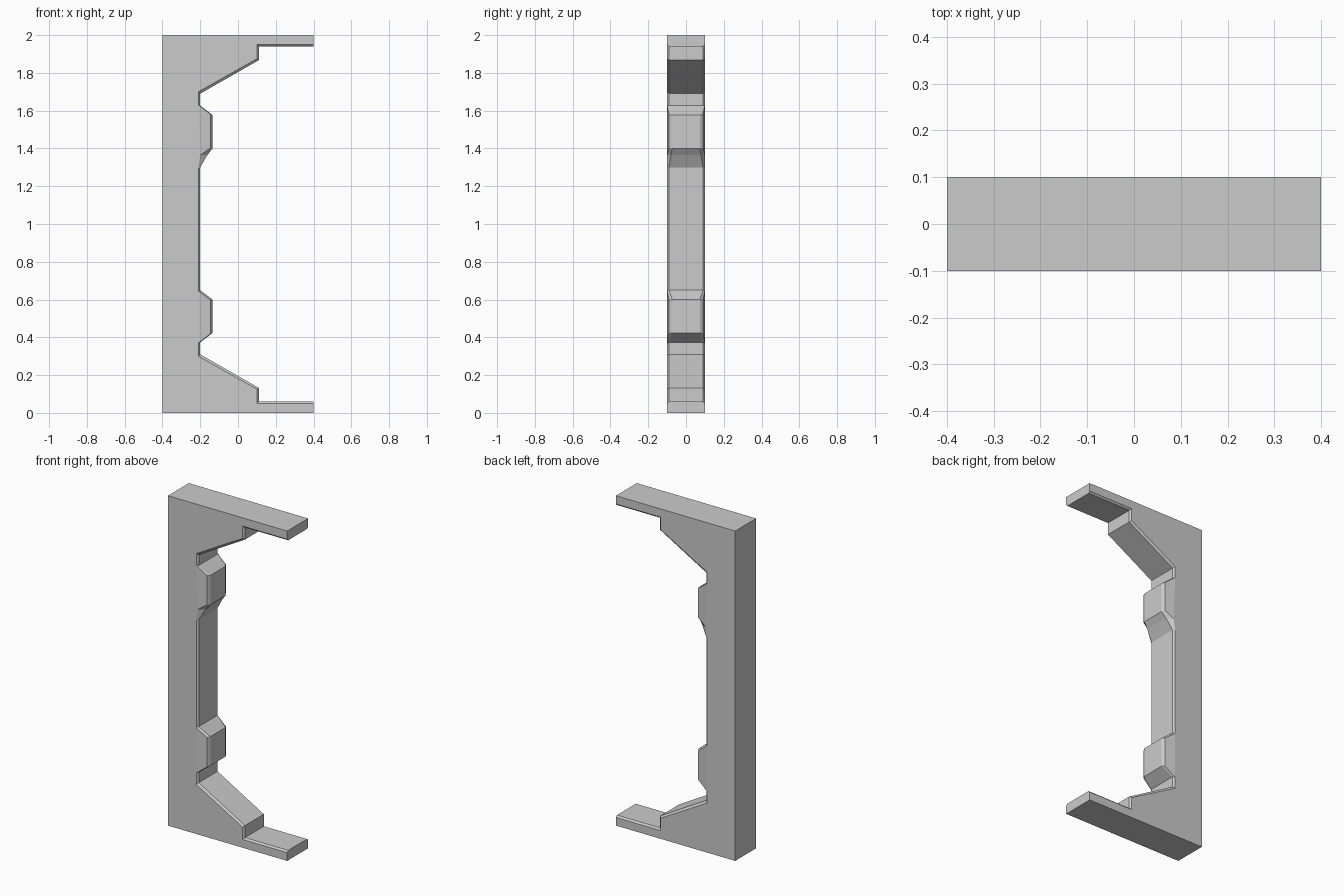
import bpy, bmesh

if "Cube" in bpy.data.objects:
    bpy.data.objects.remove(bpy.data.objects["Cube"])

# Lower half of the opening: (side-face x, z, chamfered inner x, z, side y, inner y)
half = [
    (0.40, 0.05, 0.40, 0.06, 0.10, 0.09),
    (0.10, 0.05, 0.11, 0.06, 0.10, 0.09),
    (0.10, 0.125, 0.11, 0.133, 0.10, 0.09),
    (-0.21, 0.30, -0.20, 0.31, 0.10, 0.09),
    (-0.21, 0.37, -0.20, 0.373, 0.10, 0.09),
    (-0.145, 0.42, -0.135, 0.423, 0.09, 0.073),   # lug
    (-0.145, 0.597, -0.135, 0.60, 0.09, 0.073),   # lug
    (-0.21, 0.645, -0.20, 0.65, 0.10, 0.09),
]
upper = [(a, 2 - b, c, 2 - d, e, f) for a, b, c, d, e, f in reversed(half)]
# The upper lug has a longer sloping underside
upper[0] = (-0.20, 1.365, -0.162, 1.365, 0.10, 0.0795)
rows = half + [(-0.21, 1.295, -0.20, 1.30, 0.10, 0.09)] + upper
n = len(rows)

bm = bmesh.new()
loops = []
for side in (-1, 1):
    outer = [bm.verts.new((r[0], side * r[4], r[1])) for r in rows]
    inner = [bm.verts.new((r[2], side * r[5], r[3])) for r in rows]
    back = [bm.verts.new((x, side * 0.1, z))
            for x, z in ((0.4, 2), (-0.4, 2), (-0.4, 0), (0.4, 0))]
    loops.append((outer, inner, back))
    # Side wall, with each tapered lug as its own face
    lugs = [(4, 5, 6, 7), (9, 10, 11, 12)]
    bm.faces.new([outer[i] for i in range(n) if i not in (5, 6, 10, 11)] + back)
    for lug in lugs:
        bm.faces.new([outer[i] for i in lug])
    # Chamfer
    for i in range(n - 1):
        bm.faces.new((outer[i], outer[i + 1], inner[i + 1], inner[i]))

(fo, fi, fb), (bo, bi, bb) = loops
# Inner faces of the opening
for i in range(n - 1):
    bm.faces.new((fi[i], fi[i + 1], bi[i + 1], bi[i]))
# Top, back and base
for i in range(3):
    bm.faces.new((fb[i], fb[i + 1], bb[i + 1], bb[i]))
# Arm ends
for i, j in ((0, 3), (-1, 0)):
    bm.faces.new((fb[j], fo[i], fi[i], bi[i], bo[i], bb[j]))

bmesh.ops.recalc_face_normals(bm, faces=bm.faces)
mesh = bpy.data.meshes.new("half_door_frame")
bm.to_mesh(mesh)
bm.free()
frame = bpy.data.objects.new("half_door_frame", mesh)
bpy.context.collection.objects.link(frame)
